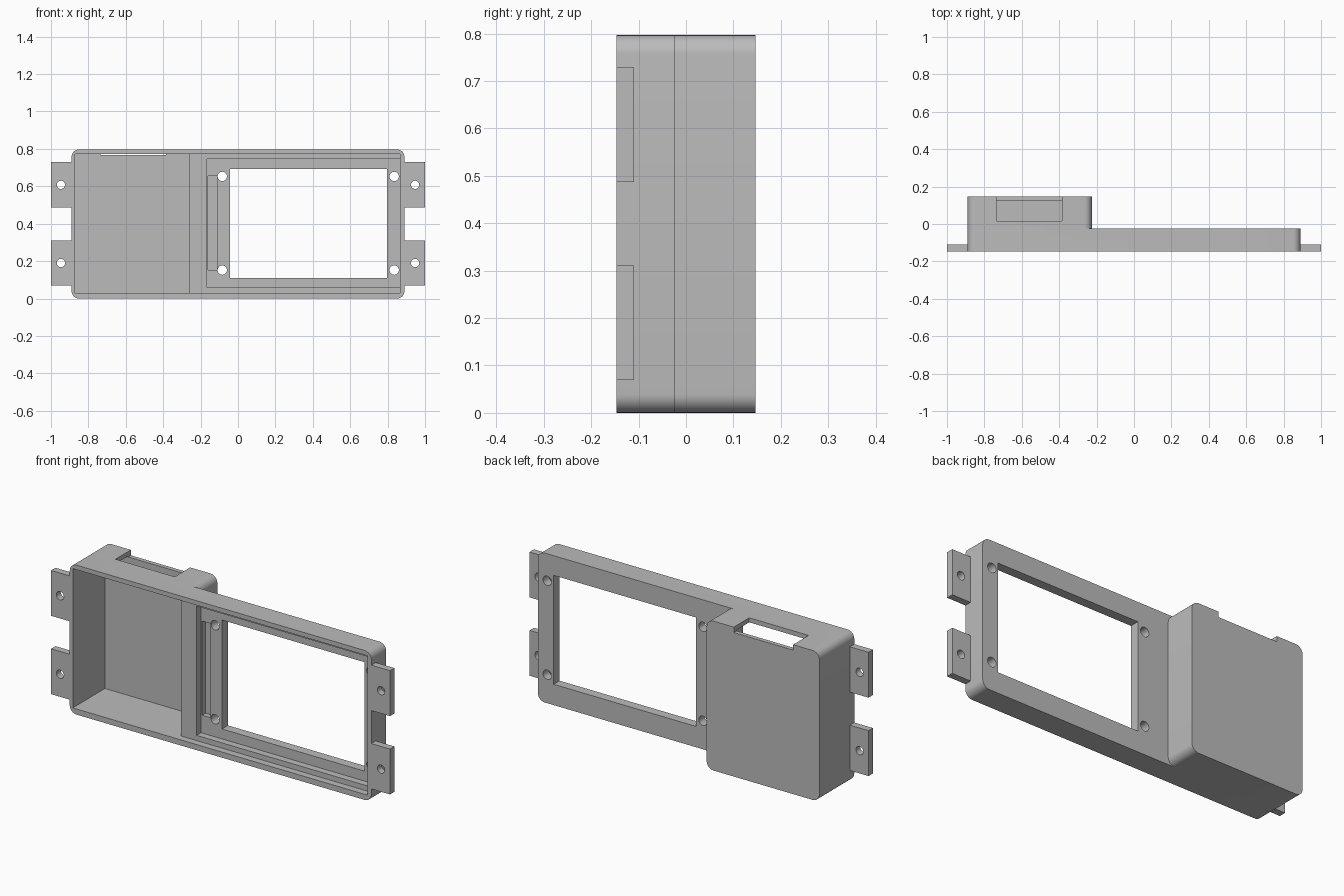
import bpy
import bmesh
import math

cube = bpy.data.objects.get("Cube")
if cube:
    bpy.data.objects.remove(cube, do_unlink=True)

grey = bpy.data.materials.new("plain grey")
grey.use_nodes = True
colour = (0.5, 0.5, 0.5, 1)
grey.diffuse_color = colour
grey.node_tree.nodes["Principled BSDF"].inputs["Base Color"].default_value = colour

HEIGHT = 0.797
FRONT, BACK = -0.147, 0.147
PANEL_BACK = -0.023
LEDGE, FLOOR = -0.11, -0.073
OVER = 0.02


def extrude_profile(name, points, y0, y1):
    """Solid made by pushing an x-z outline from y0 to y1."""
    bm = bmesh.new()
    face = bm.faces.new([bm.verts.new((x, y0, z)) for x, z in points])
    pushed = bmesh.ops.extrude_face_region(bm, geom=[face])["geom"]
    verts = [v for v in pushed if isinstance(v, bmesh.types.BMVert)]
    bmesh.ops.translate(bm, verts=verts, vec=(0, y1 - y0, 0))
    bmesh.ops.recalc_face_normals(bm, faces=bm.faces)
    mesh = bpy.data.meshes.new(name)
    bm.to_mesh(mesh)
    bm.free()
    mesh.materials.append(grey)
    obj = bpy.data.objects.new(name, mesh)
    bpy.context.collection.objects.link(obj)
    return obj


def rectangle(x0, x1, z0, z1):
    return [(x0, z0), (x1, z0), (x1, z1), (x0, z1)]


def rounded(x0, x1, z0, z1, r=0.04, steps=8):
    centres = [(x1 - r, z1 - r), (x0 + r, z1 - r), (x0 + r, z0 + r), (x1 - r, z0 + r)]
    points = []
    for corner, (cx, cz) in enumerate(centres):
        for i in range(steps + 1):
            a = math.pi / 2 * (corner + i / steps)
            points.append((cx + r * math.cos(a), cz + r * math.sin(a)))
    return points


def circle(x, z, r, sides=32):
    angles = [2 * math.pi * i / sides for i in range(sides)]
    return [(x + r * math.cos(a), z + r * math.sin(a)) for a in angles]


def combine(target, tool, operation):
    mod = target.modifiers.new("combine", 'BOOLEAN')
    mod.operation = operation
    mod.solver = 'EXACT'
    mod.object = tool
    bpy.context.view_layer.objects.active = target
    bpy.ops.object.modifier_apply(modifier=mod.name)
    bpy.data.objects.remove(tool, do_unlink=True)


def cut(target, points, y0, y1):
    combine(target, extrude_profile("cutter", points, y0, y1), 'DIFFERENCE')


def smooth(obj):
    bpy.ops.object.select_all(action='DESELECT')
    obj.select_set(True)
    bpy.context.view_layer.objects.active = obj
    bpy.ops.object.shade_smooth_by_angle(angle=math.radians(30))


# Thin panel joined to the deep compartment
housing = extrude_profile("housing", rounded(-0.89, 0.89, 0, HEIGHT), FRONT, PANEL_BACK)
pod = extrude_profile("pod", rounded(-0.89, -0.225, 0, HEIGHT), FRONT + 0.06, BACK)
combine(housing, pod, 'UNION')

# Shallow front recess, deep compartment, stepped seat and cable pocket
cut(housing, rectangle(-0.872, 0.866, 0.03, 0.773), FRONT - OVER, LEDGE)
cut(housing, rectangle(-0.872, -0.258, 0.03, 0.773), FRONT - OVER, 0.124)
cut(housing, rectangle(-0.167, 0.866, 0.058, 0.747), FRONT - OVER, FLOOR)
cut(housing, rectangle(-0.16, -0.112, 0.153, 0.655), FRONT - OVER, -0.045)

# Window and its four screw holes
cut(housing, rectangle(-0.043, 0.797, 0.111, 0.692), FRONT - OVER, BACK)
for x in (-0.084, 0.835):
    for z in (0.152, 0.653):
        cut(housing, circle(x, z, 0.025), FRONT - OVER, BACK)

# Connector notch in the top of the compartment
cut(housing, rectangle(-0.735, -0.385, 0.768, HEIGHT + OVER), 0.017, BACK + OVER)
smooth(housing)

# Mounting tabs
for side, label in ((-1, "right"), (1, "left")):
    for z, level in ((0.19, "lower"), (0.608, "upper")):
        ends = sorted((side * 0.885, side))
        tab = extrude_profile(f"{label}_{level}_tab",
                              rectangle(*ends, z - 0.121, z + 0.121), FRONT, LEDGE)
        cut(tab, circle(side * 0.947, z, 0.022), FRONT - OVER, BACK)
        smooth(tab)
